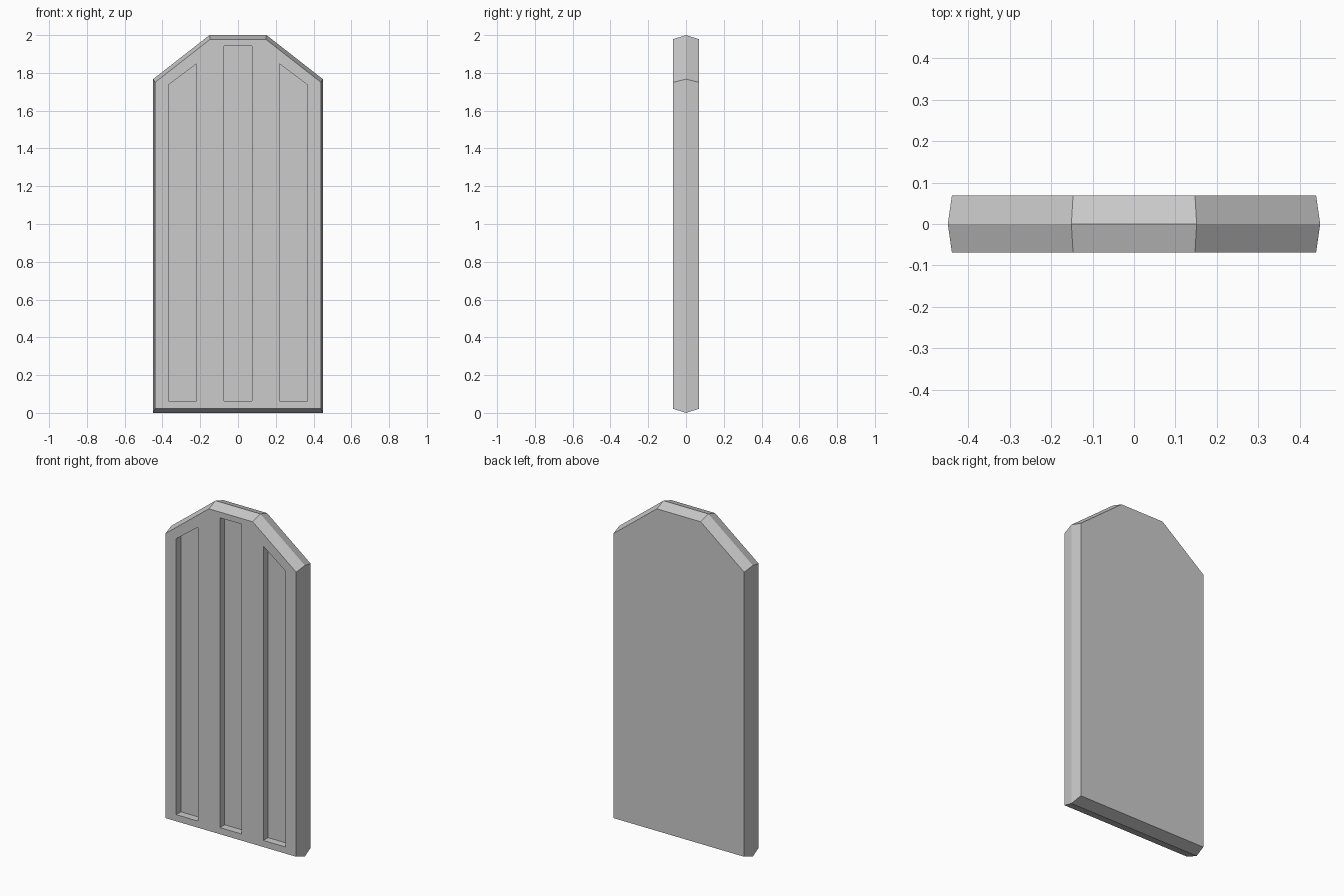
import bpy
import bmesh

if "Cube" in bpy.data.objects:
    bpy.data.objects.remove(bpy.data.objects["Cube"], do_unlink=True)

stone = bpy.data.materials.new("plain grey")
stone.use_nodes = True
grey = (0.6, 0.6, 0.6, 1)
stone.diffuse_color = grey
stone.node_tree.nodes["Principled BSDF"].inputs["Base Color"].default_value = grey

HALF_DEPTH = 0.069
GROOVE_DEPTH = 0.045


def loft(name, rings):
    """Solid through matching (outline, y) rings, capped at both ends."""
    bm = bmesh.new()
    loops = [[bm.verts.new((x, y, z)) for x, z in outline] for outline, y in rings]
    for a, b in zip(loops, loops[1:]):
        for i in range(len(a)):
            j = (i + 1) % len(a)
            bm.faces.new((a[i], a[j], b[j], b[i]))
    bm.faces.new(loops[0])
    bm.faces.new(loops[-1])
    bmesh.ops.recalc_face_normals(bm, faces=bm.faces)
    mesh = bpy.data.meshes.new(name)
    bm.to_mesh(mesh)
    bm.free()
    mesh.materials.append(stone)
    obj = bpy.data.objects.new(name, mesh)
    bpy.context.collection.objects.link(obj)
    return obj


def slab_outline(half_width, shoulder, half_top, bottom, top):
    right = [(half_width, bottom), (half_width, shoulder), (half_top, top)]
    return right + [(-x, z) for x, z in reversed(right)]


# Slab with a ridge running round the middle of its edge
face = slab_outline(0.439, 1.75, 0.147, 0.022, 1.978)
ridge = slab_outline(0.449, 1.767, 0.151, 0, 2)
panel = loft("door_panel", [(face, -HALF_DEPTH), (ridge, 0), (face, HALF_DEPTH)])

# Three recessed grooves on the front, the outer two with sloping tops
side = [(0.219, 0.062), (0.367, 0.062), (0.367, 1.737), (0.219, 1.848)]
middle = [(-0.073, 0.062), (0.073, 0.062), (0.073, 1.943), (-0.073, 1.943)]
mirrored = [(-x, z) for x, z in side]
cutters = []
for label, outline in (("left", side), ("middle", middle), ("right", mirrored)):
    cutter = loft(label + "_groove_cutter",
                  [(outline, -HALF_DEPTH - 0.1), (outline, -HALF_DEPTH + GROOVE_DEPTH)])
    cutter.hide_render = True
    cutters.append(cutter)
    cut = panel.modifiers.new(label + "_groove", 'BOOLEAN')
    cut.operation = 'DIFFERENCE'
    cut.solver = 'EXACT'
    cut.object = cutter

# Apply the cuts and discard the cutters
bpy.context.view_layer.update()
evaluated = panel.evaluated_get(bpy.context.evaluated_depsgraph_get())
panel.data = bpy.data.meshes.new_from_object(evaluated)
panel.modifiers.clear()
for cutter in cutters:
    bpy.data.objects.remove(cutter, do_unlink=True)
